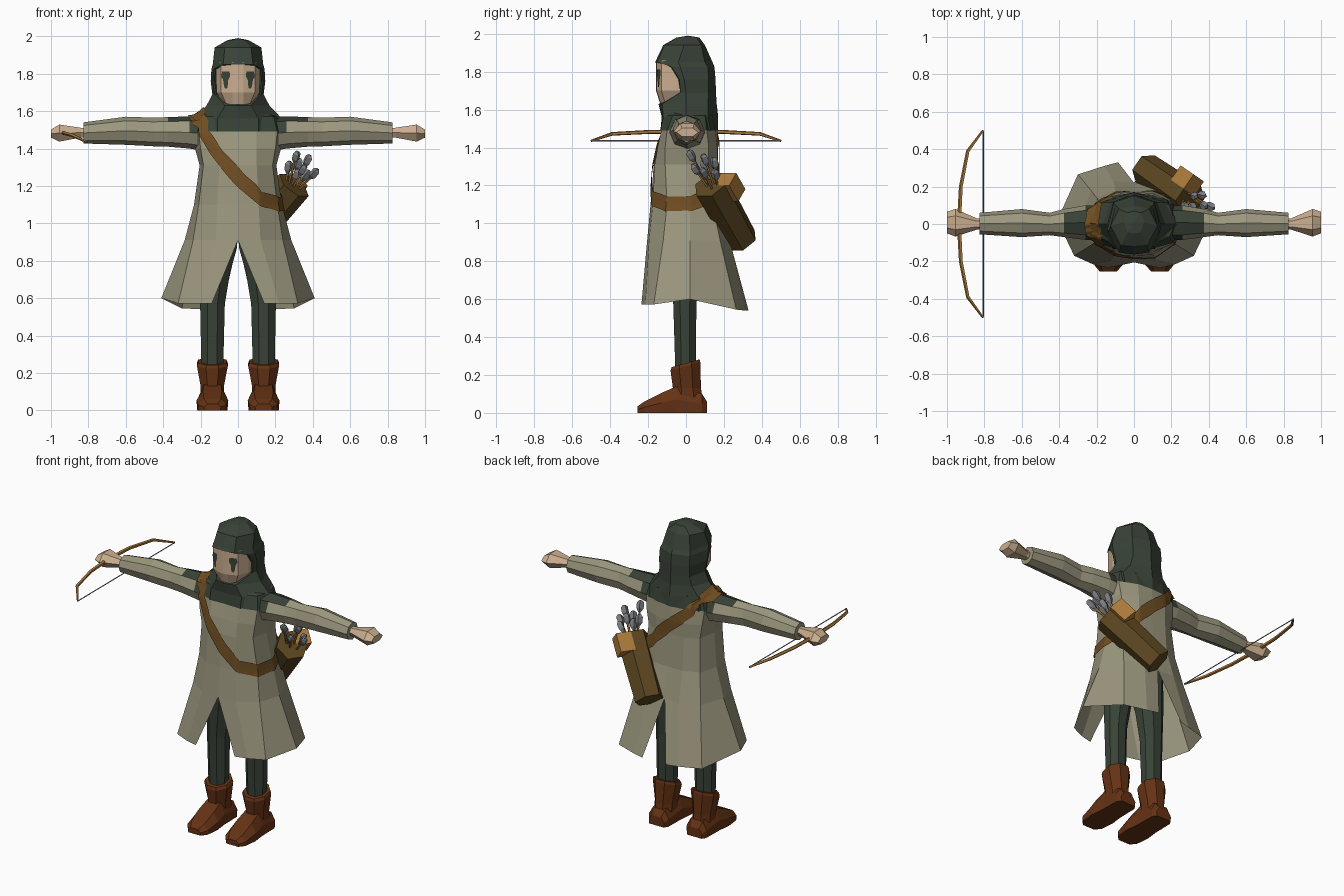
import bpy, bmesh, math
from mathutils import Vector
from mathutils.bvhtree import BVHTree

if "Cube" in bpy.data.objects:
    bpy.data.objects.remove(bpy.data.objects["Cube"])


def material(name, color):
    m = bpy.data.materials.new(name)
    m.diffuse_color = (*color, 1)
    m.use_nodes = True
    m.node_tree.nodes["Principled BSDF"].inputs["Base Color"].default_value = m.diffuse_color
    return m


CLOTH = material("pale_cloth", (0.33, 0.31, 0.21))
GREEN = material("dark_green", (0.04, 0.055, 0.038))
SKIN = material("skin", (0.60, 0.43, 0.28))
BOOT = material("boot_leather", (0.13, 0.032, 0.007))
STRAP = material("strap_leather", (0.16, 0.075, 0.016))
QUIVER = material("quiver_leather", (0.105, 0.062, 0.015))
WOOD = material("light_wood", (0.42, 0.20, 0.045))
METAL = material("grey_metal", (0.21, 0.22, 0.24))


def build(name, rows, mats, closed=True, caps=True, mirror=False, rule=None):
    """Loft rows of points; optionally mirror in x and colour faces by a rule."""
    bm = bmesh.new()
    vs = [[bm.verts.new(p) for p in r] for r in rows]
    n = len(rows[0])
    for a, b in zip(vs, vs[1:]):
        for i in range(n if closed else n - 1):
            j = (i + 1) % n
            bm.faces.new((a[i], a[j], b[j], b[i]))
    if closed and caps:
        bm.faces.new(vs[0])
        bm.faces.new(vs[-1])
    if mirror:
        bmesh.ops.mirror(bm, geom=bm.verts[:] + bm.edges[:] + bm.faces[:],
                         axis='X', merge_dist=0.0005)
    bmesh.ops.remove_doubles(bm, verts=bm.verts[:], dist=0.0003)
    bmesh.ops.recalc_face_normals(bm, faces=bm.faces[:])
    if rule:
        for f in bm.faces:
            f.material_index = rule(f.calc_center_median())
    me = bpy.data.meshes.new(name)
    bm.to_mesh(me)
    bm.free()
    for m in mats:
        me.materials.append(m)
    ob = bpy.data.objects.new(name, me)
    bpy.context.collection.objects.link(ob)
    return ob


def oval(n, ru, rv, phase=0.0):
    return [(ru * math.cos(phase + 2 * math.pi * i / n),
             rv * math.sin(phase + 2 * math.pi * i / n)) for i in range(n)]


def tube(name, pts, radii, n, mat, phase=0.0):
    """Polygonal tube along a path."""
    pts = [Vector(p) for p in pts]
    rows = []
    for i, p in enumerate(pts):
        t = (pts[min(i + 1, len(pts) - 1)] - pts[max(i - 1, 0)]).normalized()
        u = t.cross(Vector((0, 0, 1))).normalized()
        v = t.cross(u)
        rows.append([p + u * a + v * b for a, b in oval(n, radii[i], radii[i], phase)])
    return build(name, rows, [mat])


def level(z, *xy):
    return [(x, y, z) for x, y in xy]


# Coat with front and back slits in the skirt
coat = build("coat", [
    level(1.60, (0, -.11), (.06, -.10), (.12, -.05), (.13, .02), (.12, .09), (.06, .13), (0, .14)),
    level(1.57, (0, -.12), (.10, -.11), (.19, -.07), (.22, .0), (.19, .10), (.10, .14), (0, .15)),
    level(1.49, (0, -.125), (.10, -.13), (.21, -.10), (.25, .0), (.21, .11), (.10, .155), (0, .165)),
    level(1.40, (0, -.15), (.10, -.15), (.20, -.11), (.23, .0), (.20, .12), (.10, .165), (0, .17)),
    level(1.31, (0, -.17), (.10, -.165), (.185, -.11), (.205, .0), (.185, .12), (.10, .165), (0, .168)),
    level(1.10, (0, -.187), (.11, -.175), (.21, -.10), (.235, .02), (.20, .14), (.10, .18), (0, .18)),
    level(0.91, (0, -.205), (.12, -.195), (.24, -.12), (.285, .02), (.23, .18), (.11, .23), (0, .22)),
    [(.14, -.235, .572), (.22, -.215, .572), (.32, -.17, .572), (.41, .02, .60),
     (.30, .265, .545), (.16, .31, .54), (.085, .33, .54)],
], [CLOTH, GREEN], closed=False, mirror=True, rule=lambda c: int(c.z > 1.49))

# Sleeves, green over the shoulder, and hands
ARM = [(.15, -.09, .10, 1.38, 1.57), (.26, -.085, .10, 1.40, 1.572), (.375, -.07, .08, 1.41, 1.568),
       (.45, -.06, .06, 1.412, 1.565), (.60, -.07, .08, 1.42, 1.57), (.825, -.055, .06, 1.427, 1.54)]
HAND = [(.81, -.03, .03, 1.455, 1.515), (.84, -.03, .03, 1.455, 1.515),
        (.955, -.067, .08, 1.43, 1.535), (1.0, -.05, .065, 1.455, 1.505)]


def limb(sections, n, phase=0.0):
    return [[(x, (y0 + y1) / 2 + a, (z0 + z1) / 2 + b)
             for a, b in oval(n, (y1 - y0) / 2, (z1 - z0) / 2, phase)]
            for x, y0, y1, z0, z1 in sections]


def shoulder(c):
    x = abs(c.x)
    return int((x < .26 and c.z > 1.49) or (x < .36 and c.z > 1.53))


sleeves = build("sleeves", limb(ARM, 8), [CLOTH, GREEN], mirror=True, rule=shoulder)
build("hands", limb(HAND, 6), [SKIN], mirror=True)

# Hood with face opening, flaring into the collar
hood = build("hood", [
    level(1.99, (0, .01), (0, .01), (0, .01), (0, .01), (0, .01)),
    level(1.98, (0, -.05), (.035, -.045), (.055, .01), (.035, .06), (0, .07)),
    level(1.94, (0, -.12), (.07, -.115), (.125, -.01), (.08, .08), (0, .10)),
    level(1.85, (0, -.163), (.08, -.152), (.135, -.04), (.10, .10), (0, .14)),
    level(1.825, (.118, -.08), (.128, -.075), (.142, -.03), (.108, .115), (0, .15)),
    level(1.76, (.125, -.04), (.135, -.035), (.146, -.01), (.11, .12), (0, .156)),
    level(1.69, (.115, -.03), (.125, -.03), (.137, .0), (.108, .12), (0, .158)),
    level(1.63, (0, -.145), (.07, -.125), (.168, .0), (.125, .115), (0, .162)),
    level(1.56, (0, -.128), (.11, -.12), (.235, .0), (.18, .115), (0, .17)),
    level(1.49, (0, -.13), (.11, -.135), (.24, .0), (.18, .13), (0, .17)),
], [GREEN], closed=False, mirror=True)

# Face
build("face", [
    level(1.86, (0, -.158), (.03, -.155), (.09, -.13), (.12, -.06), (.12, .0)),
    level(1.70, (0, -.158), (.03, -.155), (.09, -.13), (.115, -.06), (.115, .0)),
    level(1.635, (0, -.138), (.03, -.134), (.062, -.11), (.08, -.05), (.08, .0)),
], [SKIN], closed=False, mirror=True)


# Eyes: thin plates lying on the angled cheek planes
def eye_row(z, x0, x1):
    return [(x, -.159 + (x - .03) * .417, z) for x in (x0, x1)]


build("eyes", [eye_row(1.812, .045, .085), eye_row(1.785, .042, .09), eye_row(1.768, .052, .08),
               eye_row(1.735, .055, .075), eye_row(1.72, .058, .07)],
      [GREEN], closed=False, mirror=True)


# Trousers and boots
def column(z, x0, x1, y0, y1, slope=0.0):
    return [((x0 + x1) / 2 + a, (y0 + y1) / 2 + b, z + slope * b)
            for a, b in oval(8, (x1 - x0) / 2, (y1 - y0) / 2, math.pi / 8)]


build("trousers", [column(.20, .075, .20, -.06, .055), column(.57, .065, .208, -.072, .06),
                   column(.74, .035, .21, -.085, .075), column(.87, -.003, .21, -.10, .09),
                   column(1.0, -.003, .20, -.11, .10)], [GREEN], mirror=True)
build("boot_shafts", [column(.03, .07, .205, -.07, .10), column(.13, .07, .205, -.075, .085),
                      column(.245, .048, .226, -.088, .082, .28),
                      column(.262, .055, .22, -.082, .078, .28)], [BOOT], mirror=True)
FOOT = [(.11, .055, .06), (.085, .072, .10), (-.05, .075, .14), (-.13, .085, .105),
        (-.22, .075, .06), (-.255, .045, .035)]
build("boot_feet", [[(.137 + w * a, y, h * b) for a, b in
                     ((-.95, 0), (.95, 0), (1, .5), (.6, 1), (-.6, 1), (-1, .5))]
                    for y, w, h in FOOT], [BOOT], mirror=True)

# Quiver with side pouch
bottom, top = Vector((.06, .295, .91)), Vector((.30, .13, 1.205))
axis = (top - bottom).normalized()
tube("quiver", [bottom, top], [.088, .098], 6, QUIVER)
pouch = Vector((.285, .232, 1.19))
tube("quiver_pouch", [pouch - axis * .06, pouch + axis * .06], [.066, .066], 4, WOOD, math.pi / 4)

# Arrows: wooden shafts with faceted grey ends
ENDS = [(.31, .03, 1.355), (.37, .10, 1.335), (.27, .10, 1.30), (.345, .05, 1.285),
        (.405, .095, 1.265), (.32, .15, 1.315), (.36, .155, 1.255), (.31, .095, 1.26)]
for i, e in enumerate(ENDS):
    e = Vector(e)
    root = top - axis * .03 + (e - Vector((.335, .09, 1.30))) * .45
    d = (e - root).normalized()
    tube(f"arrow_shaft_{i}", [root, e], [.007, .007], 4, WOOD)
    tube(f"arrow_end_{i}", [e - d * .035, e - d * .012, e + d * .022, e + d * .035],
         [.008, .022, .022, .010], 4, METAL)

# Bow and string
half = [(-.807, .50, 1.435), (-.888, .39, 1.472), (-.925, .20, 1.482)]
bow = half + [(-.935, 0, 1.485)] + [(x, -y, z) for x, y, z in reversed(half)]
tube("bow", bow, [.006, .010, .011, .012, .011, .010, .006], 5, WOOD)
tube("bow_string", [half[0], (-.807, -.50, 1.435)], [.004, .004], 4, METAL)

# Shoulder strap: a closed band snapped onto the clothing
verts, polys = [], []
for ob in (coat, sleeves, hood):
    k = len(verts)
    verts += [v.co.copy() for v in ob.data.vertices]
    polys += [[k + i for i in p.vertices] for p in ob.data.polygons]
tree = BVHTree.FromPolygons(verts, polys)
path = [Vector(p) for p in (
    (-.225, -.02, 1.60), (-.20, -.10, 1.54), (-.12, -.16, 1.40), (.01, -.19, 1.235), (.12, -.19, 1.135),
    (.22, -.11, 1.105), (.255, .03, 1.11), (.22, .13, 1.15), (.12, .19, 1.25), (.0, .19, 1.37),
    (-.10, .18, 1.46), (-.20, .12, 1.55))]
samples = [a.lerp(b, s / 6) for a, b in zip(path, path[1:] + path[:1]) for s in range(6)]


def snap(p):
    loc = tree.find_nearest(p)[0]
    out = p - loc
    return loc + (out.normalized() if out.length > 1e-5 else Vector((0, 0, 1))) * .008


rows = []
for i, p in enumerate(samples):
    t = samples[(i + 1) % len(samples)] - samples[i - 1]
    outward = Vector((p.x, p.y, 0)).normalized()
    if p.z > 1.5:
        outward = (outward * .4 + Vector((0, 0, 1))).normalized()
    p = p + outward * .02
    w = t.cross(outward).normalized() * .038
    rows.append([snap(p + w * s) for s in (-1, -.33, .33, 1)])
build("strap", rows + rows[:1], [STRAP], closed=False)
